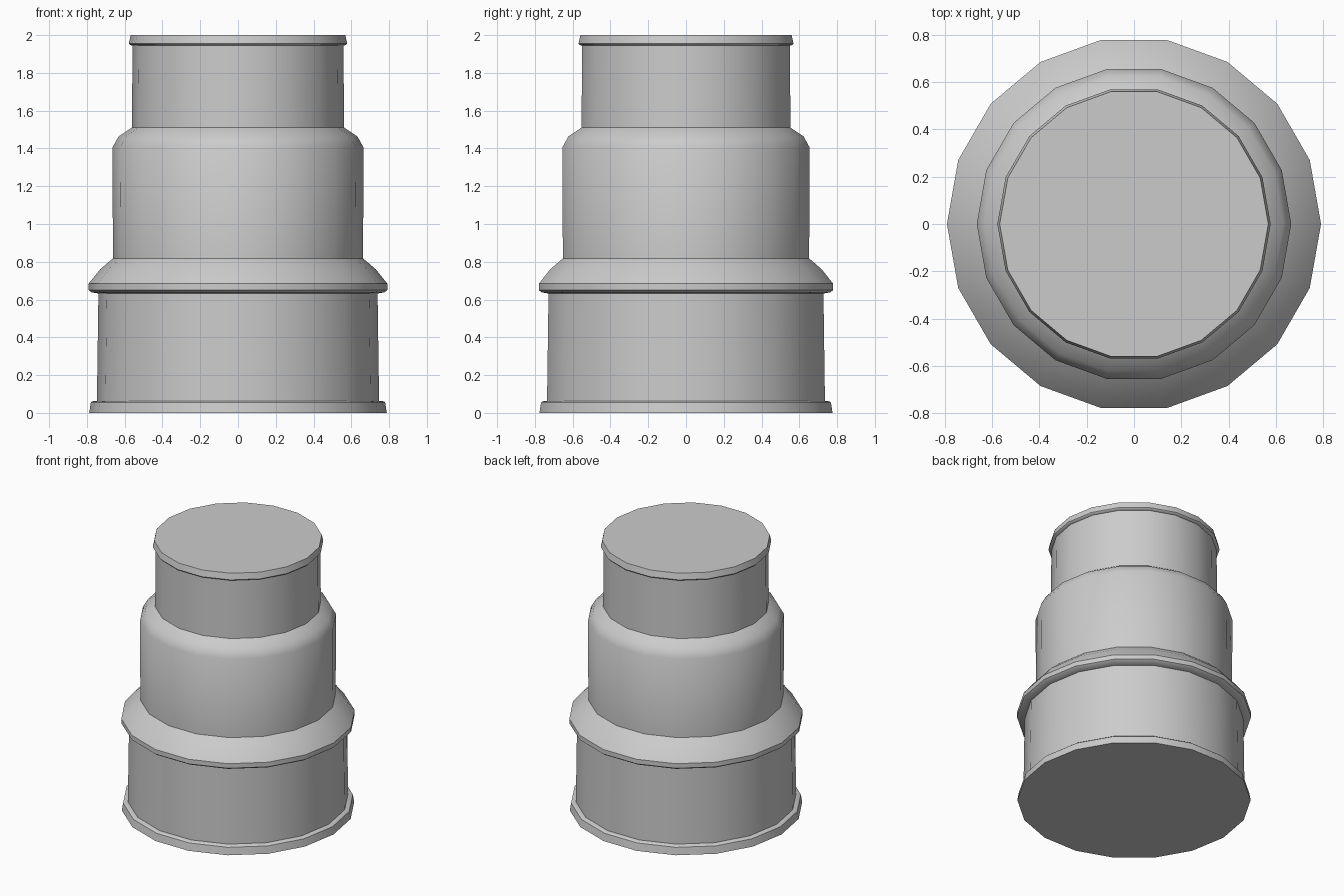
import bpy, bmesh
from math import cos, sin, tau, radians

if "Cube" in bpy.data.objects:
    bpy.data.objects.remove(bpy.data.objects["Cube"])

SIDES = 18


def lathe(name, profile):
    """Closed turned solid from (radius, height) points, bottom to top."""
    bm = bmesh.new()
    rings = [[bm.verts.new((r * cos(tau * i / SIDES), r * sin(tau * i / SIDES), z))
              for i in range(SIDES)] for r, z in profile]
    for low, high in zip(rings, rings[1:]):
        for i in range(SIDES):
            j = (i + 1) % SIDES
            bm.faces.new((low[i], low[j], high[j], high[i]))
    bm.faces.new(rings[0][::-1])
    bm.faces.new(rings[-1])
    mesh = bpy.data.meshes.new(name)
    bm.to_mesh(mesh)
    bm.free()
    obj = bpy.data.objects.new(name, mesh)
    bpy.context.collection.objects.link(obj)
    bpy.ops.object.select_all(action='DESELECT')
    obj.select_set(True)
    bpy.context.view_layer.objects.active = obj
    bpy.ops.object.shade_smooth_by_angle(angle=radians(35))
    return obj


# One continuous turned shell, listed tier by tier
base_tier = [(0.788, 0.0), (0.779, 0.055), (0.772, 0.061), (0.747, 0.064), (0.739, 0.632)]
flange = [(0.775, 0.638), (0.791, 0.65), (0.791, 0.684), (0.73, 0.76), (0.662, 0.818)]
middle_tier = [(0.665, 1.405), (0.632, 1.464), (0.562, 1.51)]
top_tier = [(0.558, 1.944), (0.572, 1.948), (0.578, 1.955), (0.568, 2.0)]

lathe("tiered_body", base_tier + flange + middle_tier + top_tier)
